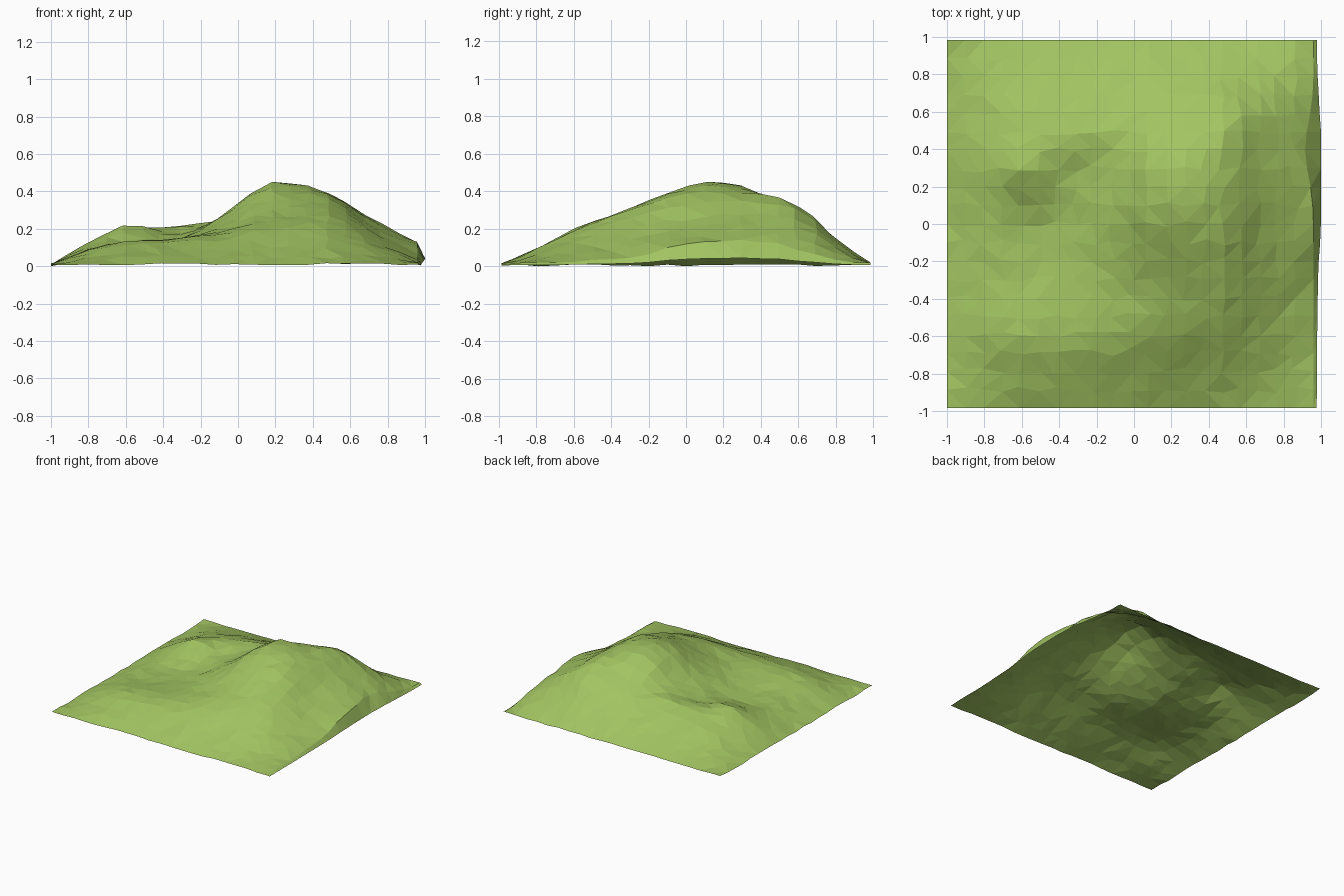
import bpy, bmesh, math, random

if "Cube" in bpy.data.objects:
    bpy.data.objects.remove(bpy.data.objects["Cube"])
random.seed(4)

# Survey stations and heights (cm) inside the border; rows go front to back
XS = [-1, -.78, -.58, -.32, -.08, .16, .48, .72, .96]
YS = [-.985, -.78, -.58, -.3, .03, .28, .48, .64, .82, .985]
SURVEY = [
    [5.5, 9, 10, 10.5, 10.5, 10.5, 6.5],
    [10.5, 14, 15.5, 18, 21, 20, 12],
    [9, 11, 14.5, 21, 30, 31, 18],
    [10.5, 12, 15, 28, 43.5, 39.5, 23],
    [14, 22.5, 18.5, 26, 43.5, 39.5, 25.5],
    [12, 18.5, 22.5, 25, 31.5, 37.5, 24.5],
    [9, 14, 17, 20, 24, 30, 22],
    [5.5, 7.5, 9.5, 11, 12.5, 13.5, 10.5],
]
BANK = [2, 3, 5, 13, 14, 13, 8, 4]      # height of the right-hand bank top
SIDES = 20

table = [[1.5] * 9] + [[1] + r + [b] for r, b in zip(SURVEY, BANK)] + [[2] * 9]


def spline(p, s):
    """Catmull-Rom through a row of values at station number s."""
    i = min(int(s), len(p) - 2)
    f = s - i
    b, c = p[i], p[i + 1]
    a = p[i - 1] if i > 0 else 2 * b - c
    d = p[i + 2] if i + 2 < len(p) else 2 * c - b
    return b + 0.5 * f * (c - a + f * (2*a - 5*b + 4*c - d + f * (3*(b - c) + d - a)))


def station(stops, x):
    """Fractional station number of a coordinate."""
    for i in range(len(stops) - 1):
        if x <= stops[i + 1] or i == len(stops) - 2:
            return i + (x - stops[i]) / (stops[i + 1] - stops[i])


def height(x, y):
    s, t = station(XS, x), station(YS, y)
    return max(0.01, spline([spline(row, s) for row in table], t) / 100)


# Hill: a faceted open sheet of ground
bm = bmesh.new()
grid = []
for j in range(SIDES + 1):
    row = []
    for i in range(SIDES + 1):
        inside = 0 < i < SIDES and 0 < j < SIDES
        jx, jy = (random.uniform(-.018, .018) if inside else 0 for _ in range(2))
        x = XS[0] + (XS[-1] - XS[0]) * i / SIDES + jx
        y = YS[0] + (YS[-1] - YS[0]) * j / SIDES + jy
        z = height(x, y)
        z += random.uniform(-.005, .005) if inside else random.uniform(-.004, .008)
        # The bank top steps back towards the rear
        if i >= SIDES - 1:
            x -= (.045 if i == SIDES else .02) * math.exp(-((y - .4) / .2) ** 2)
        row.append(bm.verts.new((x, y, max(z, 0.003))))
    # Right bank: steep drop to a slightly raised edge
    top = row[-1].co
    row.append(bm.verts.new((.973 + .027 * min(top.z / .13, 1), top.y, .006 + top.z * .3)))
    grid.append(row)
for j in range(SIDES):
    for i in range(SIDES + 1):
        bm.faces.new((grid[j][i], grid[j][i + 1], grid[j + 1][i + 1], grid[j + 1][i]))
bmesh.ops.triangulate(bm, faces=bm.faces[:], quad_method='SHORT_EDGE')
low = min(v.co.z for v in bm.verts)
for v in bm.verts:
    v.co.z -= low

mesh = bpy.data.meshes.new("hill")
bm.to_mesh(mesh)
bm.free()
hill = bpy.data.objects.new("hill", mesh)
bpy.context.collection.objects.link(hill)

grass = bpy.data.materials.new("grass green")
grass.diffuse_color = (0.36, 0.55, 0.12, 1)
grass.use_nodes = True
grass.node_tree.nodes["Principled BSDF"].inputs["Base Color"].default_value = grass.diffuse_color
mesh.materials.append(grass)
